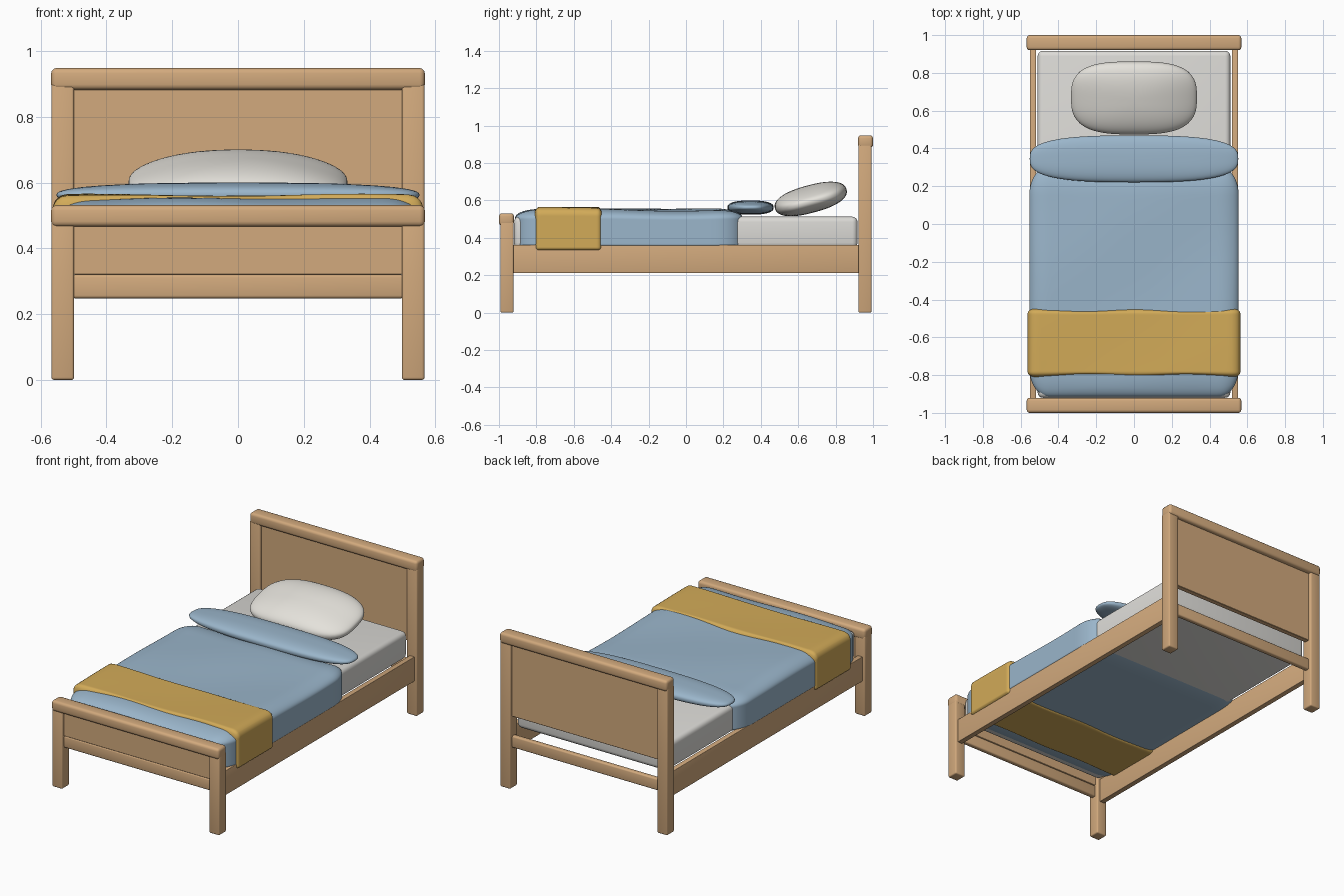
import bpy
import bmesh
from math import sin, radians, copysign
from mathutils import Vector, Matrix

default = bpy.data.objects.get("Cube")
if default:
    bpy.data.objects.remove(default, do_unlink=True)


def material(name, rgb):
    mat = bpy.data.materials.new(name)
    mat.use_nodes = True
    mat.diffuse_color = (*rgb, 1)
    mat.node_tree.nodes["Principled BSDF"].inputs["Base Color"].default_value = (*rgb, 1)
    return mat


wood = material("light oak", (0.645, 0.4, 0.205))
sheet = material("off white sheet", (0.72, 0.71, 0.68))
linen = material("white linen", (0.78, 0.76, 0.71))
blue = material("dusty blue", (0.325, 0.465, 0.595))
mustard = material("mustard", (0.645, 0.405, 0.098))


def finish(bm, name, mat, angle):
    mesh = bpy.data.meshes.new(name)
    bmesh.ops.recalc_face_normals(bm, faces=bm.faces)
    bm.to_mesh(mesh)
    bm.free()
    mesh.materials.append(mat)
    obj = bpy.data.objects.new(name, mesh)
    bpy.context.collection.objects.link(obj)
    bpy.ops.object.select_all(action="DESELECT")
    obj.select_set(True)
    bpy.context.view_layer.objects.active = obj
    bpy.ops.object.shade_smooth_by_angle(angle=radians(angle))
    return obj


def board(name, x, y, z, bevel, mat=wood, segments=3):
    """Box between (low, high) limits on each axis, with rounded edges."""
    bm = bmesh.new()
    bmesh.ops.create_cube(bm, size=1)
    for v in bm.verts:
        v.co = Vector([(a + b) / 2 + c * (b - a) for c, (a, b) in zip(v.co, (x, y, z))])
    bmesh.ops.bevel(bm, geom=bm.edges[:], offset=bevel, segments=segments,
                    profile=0.5, affect="EDGES")
    return finish(bm, name, mat, 35)


def cloth(name, x, y, z, radii, hem, mat, ripple, edge_ripple, phase):
    """Draped cover: rounded top and corners, a tighter hem, ripples fading downwards."""
    bm = bmesh.new()
    bmesh.ops.create_cube(bm, size=2)
    bmesh.ops.subdivide_edges(bm, edges=bm.edges[:], cuts=47, use_grid_fill=True)
    limits = (x, y, z)
    centre = Vector([(a + b) / 2 for a, b in limits])
    half = [(b - a) / 2 for a, b in limits]
    for v in bm.verts:
        lift = (v.co.z + 1) / 2
        p = [c * h for c, h in zip(v.co, half)]
        soft = (radii[0], radii[1], radii[2] if p[2] > 0 else hem)
        core = [max(r - h, min(h - r, c)) for c, h, r in zip(p, half, soft)]
        out = Vector([(c - q) / r for c, q, r in zip(p, core, soft)]).normalized()
        co = centre + Vector([q + o * r for q, o, r in zip(core, out, soft)])
        a, b = co.x, co.y
        co.z += lift * ripple * (sin(9 * a + 4 * b + phase) + sin(7 * b - 5 * a + 2 * phase)) / 2
        co.y += edge_ripple * sin(12 * a + phase) * out.y
        v.co = co
    return finish(bm, name, mat, 60)


def cushion(name, centre, half, squareness, fullness, droop, tilt, mat):
    """Plump cushion with a rounded rectangle outline, full edges and drooping ends."""
    bm = bmesh.new()
    bmesh.ops.create_uvsphere(bm, u_segments=64, v_segments=32, radius=1)
    for v in bm.verts:
        flat = v.co.xy.length
        if flat > 1e-5:
            c, s = abs(v.co.x) / flat, abs(v.co.y) / flat
            grow = (c ** squareness + s ** squareness) ** (-1 / squareness)
            grow *= flat ** (fullness - 1)
            v.co.x *= grow
            v.co.y *= grow
        v.co.z = copysign(abs(v.co.z) ** fullness, v.co.z)
        if v.co.z > 0:
            v.co.z *= 1 - droop * v.co.x ** 2
        v.co.z -= droop * v.co.x ** 2 * 0.6
        v.co = Vector([a * h for a, h in zip(v.co, half)])
    bmesh.ops.transform(bm, verts=bm.verts, matrix=Matrix.Translation(centre)
                        @ Matrix.Rotation(radians(tilt), 4, "X"))
    return finish(bm, name, mat, 180)


# Head and foot frames: posts, cap, panel and lower rail
for end, y, top, cap, low in (("head", 0.957, 0.9, (0.882, 0.948), 0.44),
                              ("foot", -0.957, 0.49, (0.466, 0.531), 0.32)):
    for side, s in (("left", 1), ("right", -1)):
        board(f"{end}_post_{side}", sorted((s * 0.498, s * 0.567)),
              (y - 0.035, y + 0.035), (0, top), 0.008)
    edge = 0.96 if y > 0 else -0.96
    board(f"{end}_cap", (-0.568, 0.568), (edge - 0.04, edge + 0.04), cap, 0.016)
    board(f"{end}_panel", (-0.505, 0.505), (y - 0.016, y + 0.016), (low, top), 0.002, segments=1)
    board(f"{end}_rail", (-0.505, 0.505), (y - 0.016, y + 0.016), (0.248, 0.32), 0.009)

# Side rails
for side, s in (("left", 1), ("right", -1)):
    board(f"side_rail_{side}", sorted((s * 0.518, s * 0.551)), (-0.935, 0.935), (0.212, 0.362), 0.003)

# Bedding
board("mattress", (-0.51, 0.51), (-0.92, 0.917), (0.345, 0.513), 0.028, sheet, 4)
cloth("duvet", (-0.554, 0.554), (-0.914, 0.305), (0.336, 0.551), (0.105, 0.15, 0.05), 0.03,
      blue, 0.007, 0, 0.6)
cloth("throw_blanket", (-0.563, 0.563), (-0.805, -0.453), (0.328, 0.562), (0.045, 0.02, 0.045), 0.02,
      mustard, 0.004, 0.006, 1.4)
cushion("duvet_fold", (0, 0.345, 0.562), (0.552, 0.124, 0.038), 2.9, 0.8, 0, 0, blue)
cushion("pillow", (0, 0.667, 0.608), (0.333, 0.198, 0.074), 3, 0.85, 0.28, 15, linen)
